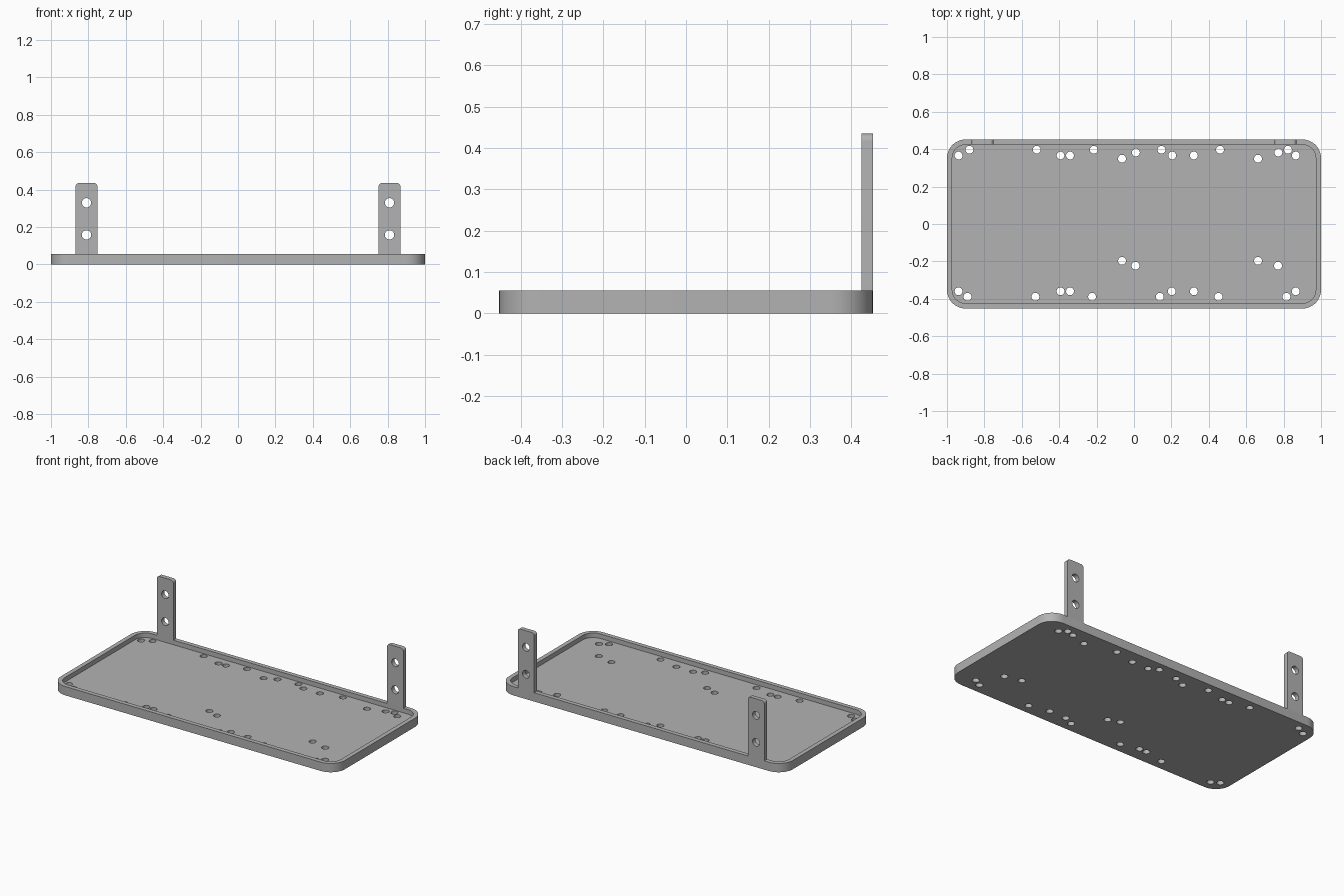
import bpy
import bmesh
from math import sin, cos, pi, radians
from mathutils import Matrix

cube = bpy.data.objects.get("Cube")
if cube:
    bpy.data.objects.remove(cube, do_unlink=True)

HALF_X, HALF_Y = 1.0, 0.452
HEIGHT, FLOOR, WALL, CORNER = 0.056, 0.027, 0.028, 0.1
TAB_X, TAB_W, TAB_TOP = 0.81, 0.116, 0.435

grey = bpy.data.materials.new("plain_grey")
grey.use_nodes = True
grey.diffuse_color = (0.45, 0.45, 0.45, 1)
grey.node_tree.nodes["Principled BSDF"].inputs["Base Color"].default_value = grey.diffuse_color


def new_object(name, bm):
    bmesh.ops.recalc_face_normals(bm, faces=bm.faces)
    mesh = bpy.data.meshes.new(name)
    bm.to_mesh(mesh)
    bm.free()
    mesh.materials.append(grey)
    obj = bpy.data.objects.new(name, mesh)
    bpy.context.collection.objects.link(obj)
    return obj


def rounded_outline(hx, hy, radii, steps=10):
    """Corner radii run anticlockwise from the +x +y corner; zero keeps it square."""
    points = []
    signs = [(1, 1), (-1, 1), (-1, -1), (1, -1)]
    for i, ((sx, sy), r) in enumerate(zip(signs, radii)):
        for k in range(steps + 1 if r else 1):
            a = (i + k / steps) * pi / 2
            points.append((sx * (hx - r) + r * cos(a), sy * (hy - r) + r * sin(a)))
    return points


def prism(name, outline, z0, z1):
    bm = bmesh.new()
    base = bm.faces.new([bm.verts.new((x, y, z0)) for x, y in outline])
    top = bmesh.ops.extrude_face_region(bm, geom=[base], use_keep_orig=True)["geom"]
    bmesh.ops.translate(bm, vec=(0, 0, z1 - z0),
                        verts=[v for v in top if isinstance(v, bmesh.types.BMVert)])
    return new_object(name, bm)


def pins(name, centres, radius, depth):
    bm = bmesh.new()
    for x, y in centres:
        bmesh.ops.create_cone(bm, cap_ends=True, segments=24, radius1=radius,
                              radius2=radius, depth=depth,
                              matrix=Matrix.Translation((x, y, 0)))
    return new_object(name, bm)


def cut(obj, cutter):
    cutter.hide_render = True
    mod = obj.modifiers.new("cut", 'BOOLEAN')
    mod.operation, mod.solver, mod.object = 'DIFFERENCE', 'EXACT', cutter
    bpy.context.view_layer.objects.active = obj
    bpy.ops.object.modifier_apply(modifier=mod.name)
    bpy.data.objects.remove(cutter, do_unlink=True)


def smooth(obj):
    bpy.ops.object.select_all(action='DESELECT')
    obj.select_set(True)
    bpy.context.view_layer.objects.active = obj
    bpy.ops.object.shade_smooth_by_angle(angle=radians(30))


# Shallow tray with a raised rim
tray = prism("tray", rounded_outline(HALF_X, HALF_Y, [CORNER] * 4), 0, HEIGHT)
inner = rounded_outline(HALF_X - WALL, HALF_Y - WALL, [CORNER - WALL] * 4)
cut(tray, prism("pocket_cutter", inner, FLOOR, HEIGHT * 2))

# Mounting holes through the floor, grouped in rows by y
hole_rows = {
    0.397: [-0.88, -0.52, -0.215, 0.147, 0.46, 0.823],
    0.382: [0.01, 0.772],
    0.366: [-0.938, -0.393, -0.342, 0.204, 0.32, 0.865],
    0.349: [-0.064, 0.663],
    -0.197: [-0.064, 0.663],
    -0.223: [0.008, 0.77],
    -0.36: [-0.938, -0.393, -0.342, 0.202, 0.32, 0.865],
    -0.389: [-0.89, -0.527, -0.224, 0.138, 0.452, 0.815],
}
centres = [(x, y) for y, xs in hole_rows.items() for x in xs]
cut(tray, pins("floor_hole_cutter", centres, 0.021, 0.3))
smooth(tray)

# Upright fixing tabs on the back rim, drawn flat and then stood up
tab_height = TAB_TOP - HEIGHT
mid_z = HEIGHT + tab_height / 2
for name, side in (("right_tab", -1), ("left_tab", 1)):
    outline = rounded_outline(TAB_W / 2, tab_height / 2, [0.018, 0.018, 0, 0])
    tab = prism(name, outline, 0, WALL)
    cut(tab, pins("tab_hole_cutter", [(0, z - mid_z) for z in (0.158, 0.33)], 0.025, 0.3))
    tab.data.transform(Matrix.Translation((side * TAB_X, HALF_Y, mid_z))
                       @ Matrix.Rotation(pi / 2, 4, 'X'))
    smooth(tab)
